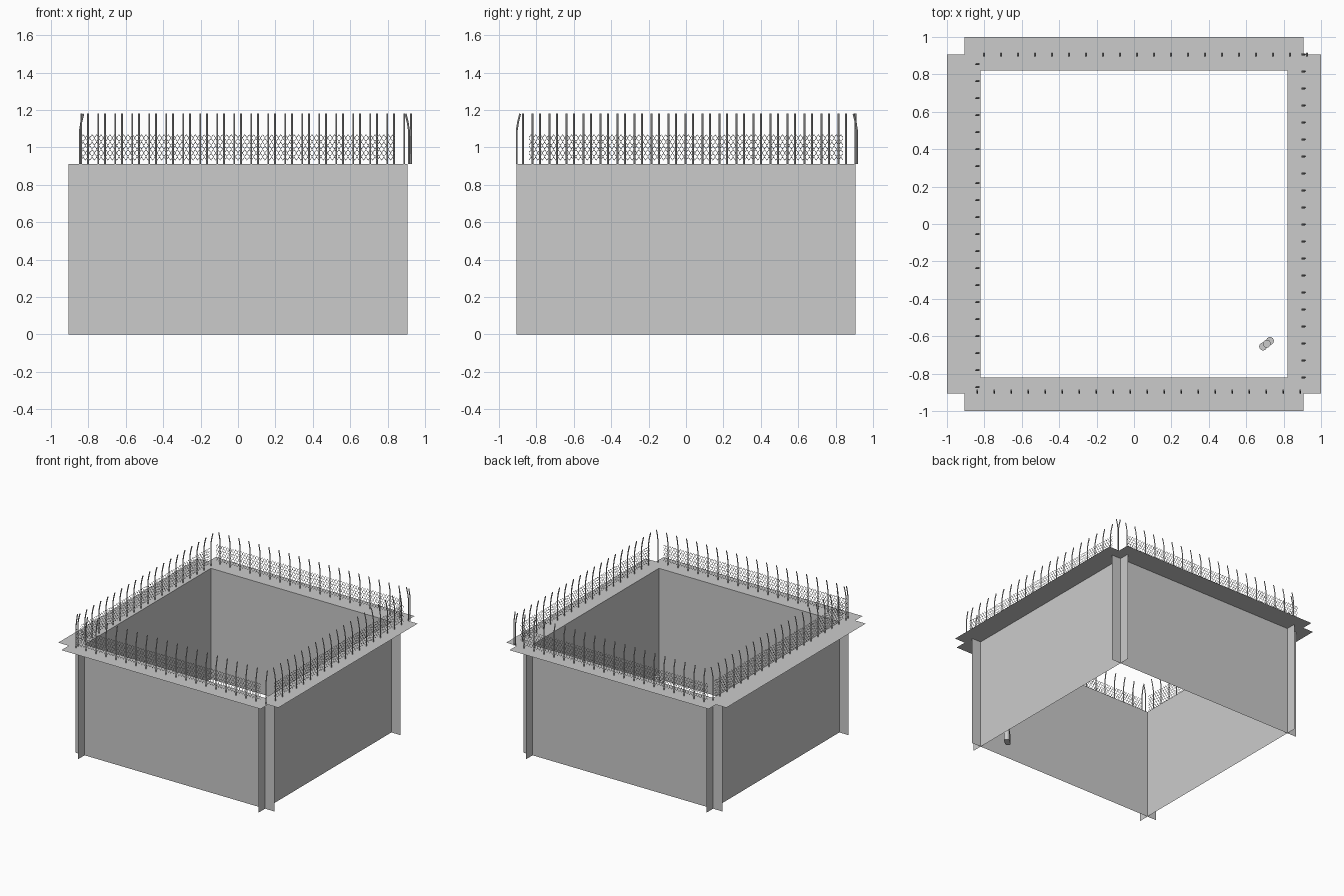
import bpy, bmesh
from mathutils import Vector

if "Cube" in bpy.data.objects:
    bpy.data.objects.remove(bpy.data.objects["Cube"])

WALL, END, OUT, TOP = 0.82, 0.905, 1.0, 0.91
PITCH, COUNT = 0.0909, 20


def mesh_object(name, quads):
    bm = bmesh.new()
    for q in quads:
        bm.faces.new([bm.verts.new(p) for p in q])
    bmesh.ops.remove_doubles(bm, verts=bm.verts, dist=1e-5)
    me = bpy.data.meshes.new(name)
    bm.to_mesh(me)
    bm.free()
    ob = bpy.data.objects.new(name, me)
    bpy.context.collection.objects.link(ob)
    return ob


# side name, run axis (0 = x, 1 = y), outward sign, fence offset, first bar position
SIDES = [("front", 0, -1, 0.905, -0.838),
         ("back", 0, 1, 0.914, -0.802),
         ("right", 1, 1, 0.914, -0.820),
         ("left", 1, -1, 0.845, -0.872)]


def point(axis, along, across, z):
    return Vector((along, across, z)) if axis == 0 else Vector((across, along, z))


def wall(side, axis, sign):
    # Thin sheet that runs past the corner and crosses its neighbour
    d = sign * WALL
    mesh_object(side + "_wall", [[point(axis, -END, d, 0), point(axis, END, d, 0),
                                  point(axis, END, d, TOP), point(axis, -END, d, TOP)]])
    # Flat walkway along the wall top
    o = sign * OUT
    mesh_object(side + "_walkway", [[point(axis, -END, d, TOP), point(axis, END, d, TOP),
                                     point(axis, END, o, TOP), point(axis, -END, o, TOP)]])


def bars(side, axis, sign, offset, start):
    # Upright bars with tips leaning inward
    cu = bpy.data.curves.new(side + "_fence_bars", "CURVE")
    cu.dimensions = "3D"
    cu.bevel_depth = 0.005
    cu.bevel_resolution = 0
    cu.use_fill_caps = True
    for i in range(COUNT):
        sp = cu.splines.new("POLY")
        profile = [(0, TOP), (0, 1.09), (0.007, 1.135), (0.018, 1.18)]
        sp.points.add(len(profile) - 1)
        for p, (lean, z) in zip(sp.points, profile):
            p.co = (*point(axis, start + i * PITCH, sign * (offset - lean), z), 1)
    bpy.context.collection.objects.link(bpy.data.objects.new(side + "_fence_bars", cu))


def netting(side, axis, sign, offset):
    # Flat zigzag wires, alternate rows mirrored to form diamonds
    quads = []
    rows, half, amp, w = 7, 0.012, 0.008, 0.0025
    n = int(1.68 / half)
    d = sign * offset
    for r in range(rows):
        zc = 0.94 + r * 0.02
        for i in range(n):
            a, b = -0.84 + i * half, -0.84 + (i + 1) * half
            s = amp if (i + r) % 2 else -amp
            quads.append([point(axis, a, d, zc + s - w), point(axis, b, d, zc - s - w),
                          point(axis, b, d, zc - s + w), point(axis, a, d, zc + s + w)])
    mesh_object(side + "_fence_netting", quads)


for side, axis, sign, offset, start in SIDES:
    wall(side, axis, sign)
    bars(side, axis, sign, offset, start)
    netting(side, axis, sign, offset)

# Small cluster of posts on the ground in one corner
for i, (x, y, h) in enumerate([(0.69, -0.655, 0.08), (0.71, -0.64, 0.12), (0.727, -0.625, 0.08)]):
    bpy.ops.mesh.primitive_cylinder_add(vertices=16, radius=0.021, depth=h, location=(x, y, h / 2))
    bpy.context.object.name = "ground_post_%d" % (i + 1)
    bpy.ops.object.shade_smooth_by_angle()
